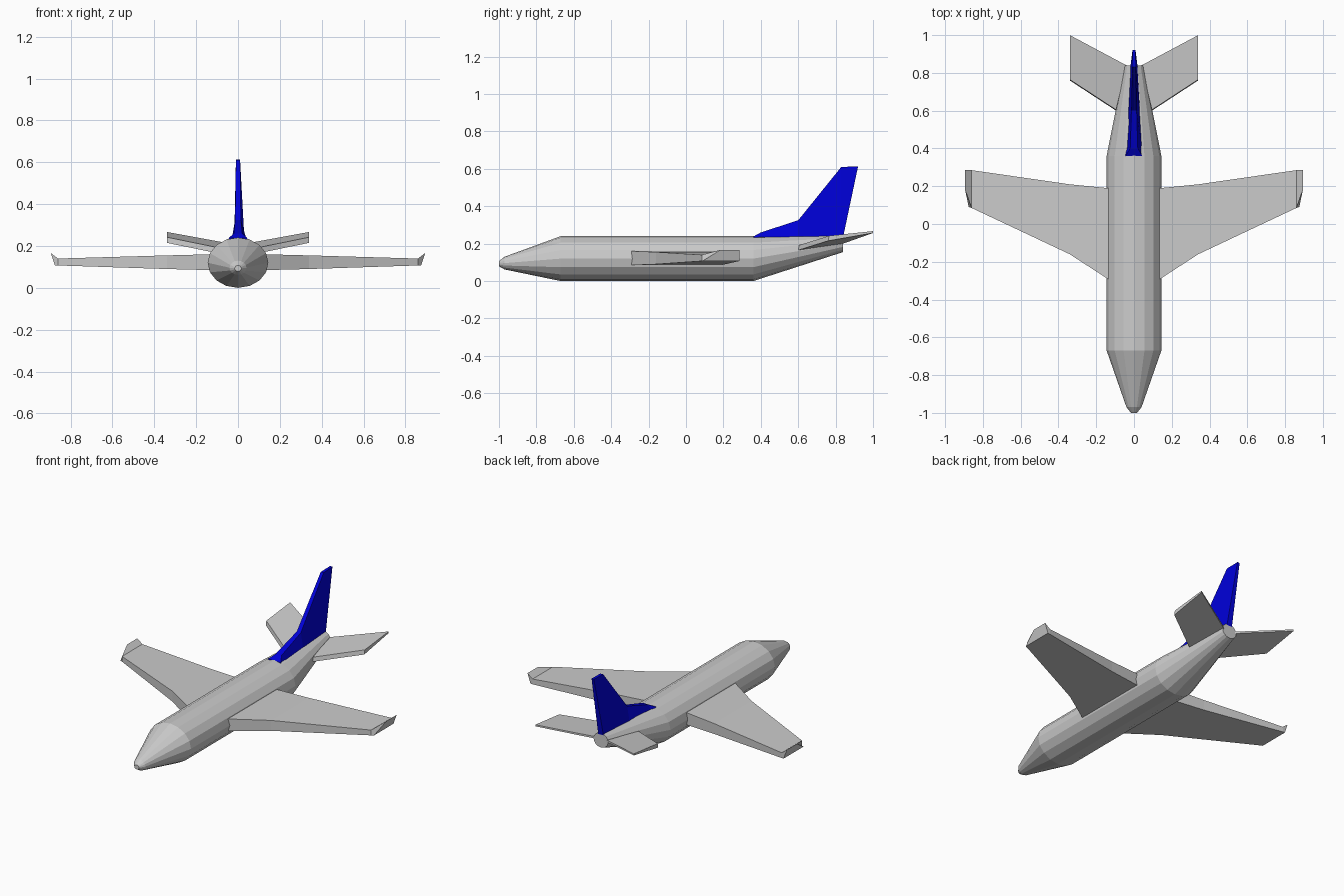
import bpy, bmesh, math

if "Cube" in bpy.data.objects:
    bpy.data.objects.remove(bpy.data.objects["Cube"])


def loft(name, rings, mirror=False, color=None):
    """Skin a list of equal-length point rings and cap both ends."""
    bm = bmesh.new()
    rows = [[bm.verts.new(p) for p in ring] for ring in rings]
    n = len(rows[0])
    for a, b in zip(rows, rows[1:]):
        for i in range(n):
            j = (i + 1) % n
            bm.faces.new((a[i], a[j], b[j], b[i]))
    bm.faces.new(rows[0])
    bm.faces.new(rows[-1])
    bmesh.ops.recalc_face_normals(bm, faces=bm.faces)
    mesh = bpy.data.meshes.new(name)
    bm.to_mesh(mesh)
    bm.free()
    obj = bpy.data.objects.new(name, mesh)
    bpy.context.collection.objects.link(obj)
    if mirror:
        obj.modifiers.new("Mirror", 'MIRROR')
    if color:
        mat = bpy.data.materials.new(name + "_paint")
        mat.diffuse_color = color
        mat.use_nodes = True
        mat.node_tree.nodes["Principled BSDF"].inputs["Base Color"].default_value = mat.diffuse_color
        mesh.materials.append(mat)
    return obj


def ellipse(y, z, rx, rz, sides=16):
    steps = [2 * math.pi * i / sides for i in range(sides)]
    return [(rx * math.cos(a), y, z + rz * math.sin(a)) for a in steps]


def slab(x, y0, y1, bottom0, top0, bottom1, top1):
    """Wing section: leading edge at y0, trailing edge at y1."""
    return [(x, y0, bottom0), (x, y0, top0), (x, y1, top1), (x, y1, bottom1)]


# Fuselage: nose tip, nose cone, straight body, upswept tail
loft("fuselage", [
    ellipse(-1.0, 0.093, 0.016, 0.014),
    ellipse(-0.97, 0.096, 0.04, 0.034),
    ellipse(-0.67, 0.12, 0.145, 0.12),
    ellipse(0.36, 0.12, 0.145, 0.12),
    ellipse(0.84, 0.2, 0.05, 0.045),
])

# Main wings with a kinked planform and upturned tips
loft("wings", [
    slab(0.12, -0.30, 0.19, 0.085, 0.16, 0.085, 0.16),
    slab(0.14, -0.29, 0.19, 0.085, 0.16, 0.085, 0.16),
    slab(0.34, -0.16, 0.21, 0.09, 0.155, 0.09, 0.155),
    slab(0.86, 0.085, 0.285, 0.107, 0.14, 0.107, 0.14),
    [(0.875, 0.09, 0.108), (0.895, 0.185, 0.167),
     (0.895, 0.285, 0.167), (0.875, 0.285, 0.108)],
], mirror=True)

# Tailplane: swept, tilted up towards the rear
loft("tailplane", [
    [(0.095, 0.60, 0.165), (0.095, 0.605, 0.192),
     (0.04, 0.84, 0.212), (0.04, 0.84, 0.20)],
    [(0.34, 0.76, 0.215), (0.34, 0.765, 0.242),
     (0.34, 1.0, 0.267), (0.34, 1.0, 0.257)],
], mirror=True)

# Vertical fin: (front y, z, half width) and (back y, z, half width) per edge,
# lofted from the dorsal fillet back to the trailing edge
profile = [  # y, base z, base half width, top z, top half width
    (0.36, 0.225, 0.045, 0.238, 0.044),
    (0.40, 0.225, 0.042, 0.26, 0.02),
    (0.60, 0.225, 0.031, 0.325, 0.014),
    (0.83, 0.235, 0.018, 0.61, 0.010),
]
rings = [[(-bw, y, bz), (bw, y, bz), (tw, y, tz), (-tw, y, tz)]
         for y, bz, bw, tz, tw in profile]
rings.append([(-0.018, 0.84, 0.235), (0.018, 0.84, 0.235),
              (0.008, 0.92, 0.613), (-0.008, 0.92, 0.613)])
loft("tail_fin", rings, color=(0.0, 0.0, 0.7, 1.0))
